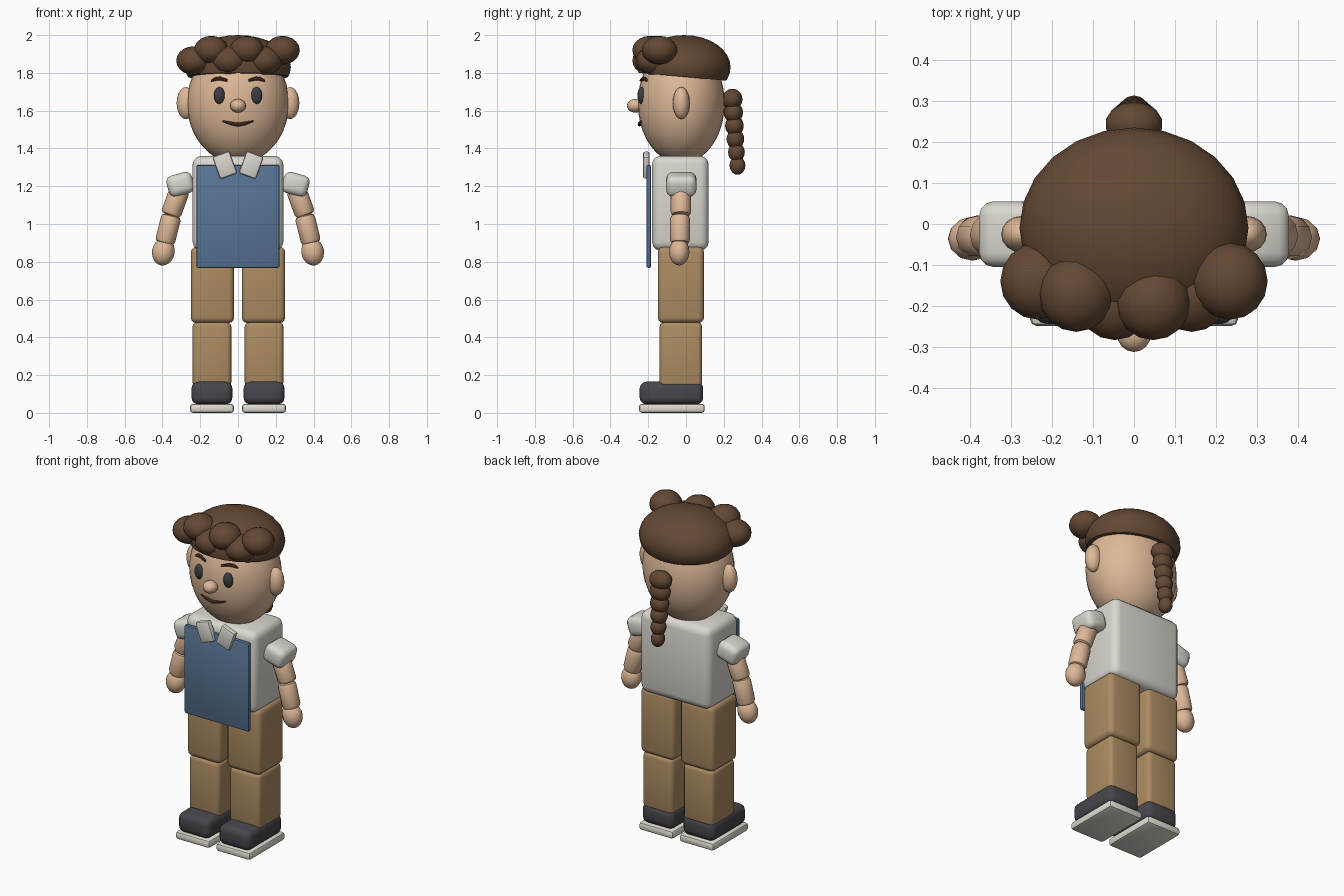
import bpy, bmesh, math
from mathutils import Matrix, Vector

if "Cube" in bpy.data.objects:
    bpy.data.objects.remove(bpy.data.objects["Cube"])


def material(name, rgb):
    m = bpy.data.materials.new(name)
    m.diffuse_color = (*rgb, 1)
    m.use_nodes = True
    m.node_tree.nodes["Principled BSDF"].inputs["Base Color"].default_value = m.diffuse_color
    return m


SKIN = material("skin", (0.73, 0.48, 0.31))
HAIR = material("brown hair", (0.127, 0.065, 0.034))
SHIRT = material("off white shirt", (0.70, 0.68, 0.62))
APRON = material("blue apron", (0.098, 0.178, 0.305))
PANTS = material("tan trousers", (0.413, 0.262, 0.122))
SHOE = material("charcoal shoe", (0.061, 0.061, 0.073))
SOLE = material("pale sole", (0.75, 0.72, 0.64))
EYE = material("dark eye", (0.045, 0.047, 0.055))
LINE = material("dark brown line", (0.10, 0.045, 0.022))


def finish(name, bm, mat, angle=35):
    """Turn a bmesh into a smooth shaded object with sharp edges kept."""
    bmesh.ops.recalc_face_normals(bm, faces=bm.faces)
    me = bpy.data.meshes.new(name)
    bm.to_mesh(me)
    bm.free()
    me.materials.append(mat)
    me.shade_smooth()
    me.set_sharp_from_angle(angle=math.radians(angle))
    ob = bpy.data.objects.new(name, me)
    bpy.context.collection.objects.link(ob)
    return ob


def place(center, tilt):
    return Matrix.Translation(center) @ Matrix.Rotation(math.radians(tilt), 4, 'Y')


def bevel(bm, width, segments, edges=None):
    bmesh.ops.bevel(bm, geom=edges or bm.edges[:], offset=width, segments=segments,
                    profile=0.5, affect='EDGES', clamp_overlap=True)


def box(name, center, size, mat, width=0.03, tilt=0, segments=3):
    bm = bmesh.new()
    bmesh.ops.create_cube(bm, size=1, matrix=Matrix.Diagonal((*size, 1)))
    bevel(bm, width, segments)
    bm.transform(place(center, tilt))
    return finish(name, bm, mat, 40)


def ball(name, center, radii, mat, seg=16, rings=10, tilt=0):
    bm = bmesh.new()
    bmesh.ops.create_uvsphere(bm, u_segments=seg, v_segments=rings, radius=1)
    bm.transform(place(center, tilt) @ Matrix.Diagonal((*radii, 1)))
    return finish(name, bm, mat, 60)


def limb(name, center, radius, length, mat, tilt):
    bm = bmesh.new()
    bmesh.ops.create_cone(bm, cap_ends=True, segments=12, radius1=radius,
                          radius2=radius, depth=length)
    rims = [e for e in bm.edges if abs(e.verts[0].co.z - e.verts[1].co.z) < 1e-5]
    bevel(bm, 0.02, 2, rims)
    bm.transform(place(center, tilt))
    return finish(name, bm, mat, 40)


# Head
HEAD_C, HEAD_R = Vector((0, -0.025, 1.64)), (0.27, 0.23, 0.32)
ball("head", HEAD_C, HEAD_R, SKIN, 32, 20)


def face_y(x, z):
    k = 1 - (x / HEAD_R[0]) ** 2 - ((z - HEAD_C.z) / HEAD_R[2]) ** 2
    return HEAD_C.y - HEAD_R[1] * math.sqrt(max(k, 0))


def face_line(name, points, radii):
    """A thin tapered tube lying on the face."""
    bm = bmesh.new()
    rings = []
    for (x, z), r in zip(points, radii):
        y = face_y(x, z) - 0.006
        rings.append([bm.verts.new((x, y + r * math.cos(a), z + r * math.sin(a)))
                      for a in (math.tau * i / 8 for i in range(8))])
    for a, b in zip(rings, rings[1:]):
        for i in range(8):
            bm.faces.new((a[i], a[(i + 1) % 8], b[(i + 1) % 8], b[i]))
    bm.faces.new(rings[0])
    bm.faces.new(rings[-1])
    return finish(name, bm, LINE)


# Face details
ball("nose", (0, -0.268, 1.626), (0.042, 0.045, 0.036), SKIN)
face_line("mouth", [(-0.082, 1.545), (-0.04, 1.533), (0, 1.526), (0.04, 1.533),
                    (0.082, 1.545)], (0.004, 0.009, 0.010, 0.009, 0.004))

for s, side in ((-1, "left"), (1, "right")):
    ball(side + "_eye", (s * 0.098, -0.235, 1.68), (0.03, 0.022, 0.045), EYE)
    ball(side + "_ear", (s * 0.275, -0.025, 1.64), (0.05, 0.045, 0.085), SKIN)
    face_line(side + "_eyebrow", [(s * 0.142, 1.758), (s * 0.12, 1.768),
                                  (s * 0.095, 1.77), (s * 0.055, 1.76)],
              (0.005, 0.010, 0.010, 0.007))

    # Collar flap
    box(side + "_collar", (s * 0.07, -0.21, 1.312), (0.096, 0.036, 0.125), SHIRT,
        0.012, s * 20, 2)

    # Arm, from sleeve to hand
    box(side + "_sleeve", (s * 0.305, -0.025, 1.21), (0.14, 0.16, 0.115), SHIRT,
        0.035, s * 16)
    limb(side + "_upper_arm", (s * 0.332, -0.027, 1.115), 0.054, 0.15, SKIN, s * -20)
    limb(side + "_forearm", (s * 0.37, -0.032, 0.972), 0.053, 0.155, SKIN, s * -14)
    ball(side + "_hand", (s * 0.395, -0.036, 0.853), (0.06, 0.054, 0.073), SKIN,
         12, 10, s * -10)

    # Leg, shoe and sole
    box(side + "_thigh", (s * 0.135, -0.027, 0.678), (0.23, 0.245, 0.404), PANTS, 0.03)
    box(side + "_shin", (s * 0.138, -0.027, 0.308), (0.205, 0.225, 0.345), PANTS, 0.025)
    box(side + "_shoe", (s * 0.138, -0.077, 0.105), (0.216, 0.336, 0.12), SHOE, 0.035)
    box(side + "_sole", (s * 0.138, -0.075, 0.024), (0.232, 0.348, 0.048), SOLE, 0.015, 0, 2)

# Torso and apron
box("shirt_body", (0, -0.03, 1.11), (0.48, 0.30, 0.50), SHIRT, 0.045)
box("apron", (0, -0.197, 1.04), (0.44, 0.026, 0.545), APRON, 0.01, 0, 2)

# Hair cap: flattened dome with a sloping flat underside
bm = bmesh.new()
bmesh.ops.create_uvsphere(bm, u_segments=24, v_segments=16, radius=1)
bm.transform(Matrix.Translation((0, -0.01, 1.83)) @ Matrix.Diagonal((0.28, 0.246, 0.17, 1)))
cut = bmesh.ops.bisect_plane(bm, geom=bm.verts[:] + bm.edges[:] + bm.faces[:],
                             plane_co=(0, 0, 1.778), plane_no=(0, 0.09, 1),
                             clear_inner=True)
rim = [e for e in cut["geom_cut"] if isinstance(e, bmesh.types.BMEdge)]
bmesh.ops.edgeloop_fill(bm, edges=rim)
finish("hair_cap", bm, HAIR)

# Fringe curls alternate between a low and a high row
for i in range(6):
    x = -0.235 + 0.094 * i
    y = (-0.14, -0.17, -0.19)[min(i, 5 - i)]
    ball("fringe_curl_%d" % (i + 1), (x, y, 1.92 if i % 2 else 1.865),
         (0.092, 0.094, 0.076), HAIR)

# Braid hanging behind the head
for i in range(6):
    ball("braid_%d" % (i + 1), (0, 0.245 + 0.0055 * i, 1.66 - 0.07 * i),
         (0.07 - 0.0062 * i, 0.054 - 0.0024 * i, 0.056 - 0.0014 * i), HAIR, 14, 10)
